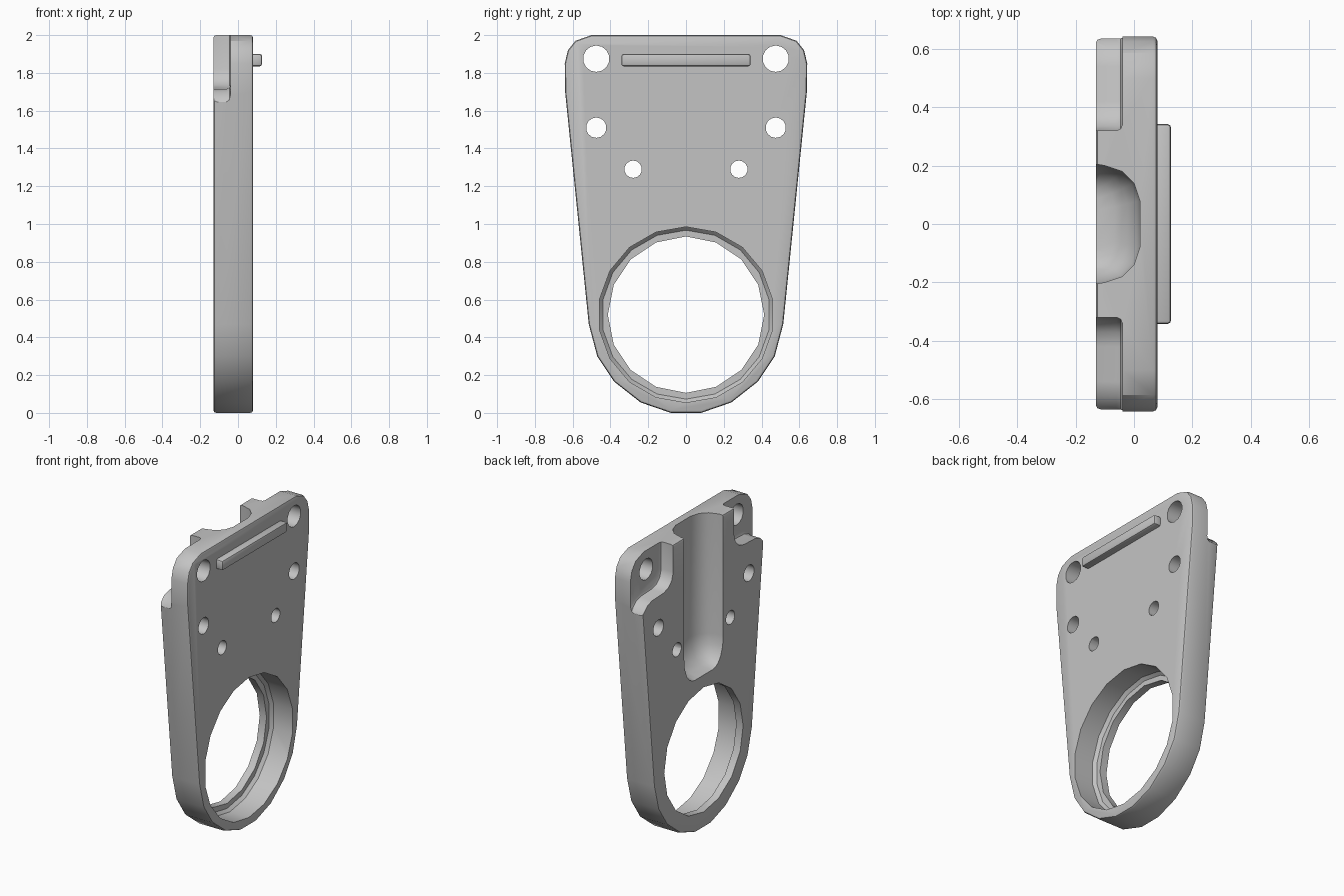
import bpy, bmesh
from math import cos, sin, pi, radians

cube = bpy.data.objects.get("Cube")
if cube:
    bpy.data.objects.remove(cube, do_unlink=True)

BACK, FRONT = -0.13, 0.08

grey = bpy.data.materials.new("plain grey")
grey.diffuse_color = (0.55, 0.55, 0.55, 1)
grey.use_nodes = True
grey.node_tree.nodes["Principled BSDF"].inputs["Base Color"].default_value = grey.diffuse_color


def loft(name, rings):
    """Closed solid through rings that have equal point counts."""
    bm = bmesh.new()
    loops = [[bm.verts.new(p) for p in ring] for ring in rings]
    n = len(loops[0])
    for a, b in zip(loops, loops[1:]):
        for i in range(n):
            j = (i + 1) % n
            bm.faces.new((a[i], a[j], b[j], b[i]))
    bm.faces.new(loops[0][::-1])
    bm.faces.new(loops[-1])
    bmesh.ops.recalc_face_normals(bm, faces=bm.faces)
    mesh = bpy.data.meshes.new(name)
    bm.to_mesh(mesh)
    bm.free()
    mesh.materials.append(grey)
    obj = bpy.data.objects.new(name, mesh)
    bpy.context.collection.objects.link(obj)
    return obj


def prism(name, outline, x0, x1):
    return loft(name, [[(x, y, z) for y, z in outline] for x in (x0, x1)])


def circle(y, z, r, sides):
    return [(y + r * sin(2 * pi * i / sides), z + r * cos(2 * pi * i / sides))
            for i in range(sides)]


def apply(obj, mod):
    bpy.context.view_layer.objects.active = obj
    bpy.ops.object.modifier_apply(modifier=mod.name)


def bevel(obj, width, segments=2):
    mod = obj.modifiers.new("Bevel", "BEVEL")
    mod.width, mod.segments = width, segments
    mod.limit_method = "ANGLE"
    mod.angle_limit = radians(60)
    apply(obj, mod)


def cut(obj, cutter):
    cutter.hide_render = True
    mod = obj.modifiers.new("Cut", "BOOLEAN")
    mod.operation, mod.solver, mod.object = "DIFFERENCE", "EXACT", cutter
    apply(obj, mod)
    bpy.data.objects.remove(cutter, do_unlink=True)


# Tapered plate with a rounded foot
half = [(0.08, 0), (0.24, 0.055), (0.38, 0.165), (0.47, 0.30), (0.515, 0.47),
        (0.64, 1.70), (0.642, 1.85), (0.625, 1.92), (0.585, 1.97), (0.5, 2)]
plate = prism("bracket_plate", half + [(-y, z) for y, z in reversed(half)], BACK, FRONT)
bevel(plate, 0.015)

# Stepped ring opening with a thin rear lip
cut(plate, prism("lip_cutter", circle(0, 0.52, 0.414, 16), -0.3, 0.3))
cut(plate, loft("bore_cutter", [[(x, y, z) for y, z in circle(0, 0.52, r, 18)]
                                for x, r in ((-0.08, 0.447), (-0.06, 0.465), (0.3, 0.465))]))

# Stepped rear corners beside the central hub
step = [(0.32, 2.2), (0.32, 1.82), (0.335, 1.77), (0.37, 1.735), (0.42, 1.72),
        (0.54, 1.715), (0.59, 1.70), (0.625, 1.665), (0.66, 1.60), (0.9, 1.60), (0.9, 2.2)]
for side in (-1, 1):
    corner = prism("corner_cutter", [(side * y, z) for y, z in step], -0.4, -0.04)
    bevel(corner, 0.02)
    cut(plate, corner)

# Rounded rear channel, open at the top and scooped at the lower end
section = [(-0.17, 0.21), (-0.13, 0.205), (-0.10, 0.20), (-0.04, 0.18), (0.0, 0.14), (0.02, 0.08)]
section += [(x, -y) for x, y in reversed(section)]
stations = [(2.2, 1, 1), (1.2, 1, 1), (1.13, 0.95, 0.97), (1.07, 0.78, 0.87),
            (1.035, 0.55, 0.74), (1.015, 0.25, 0.62)]
cut(plate, loft("channel_cutter", [[(-0.17 + (x + 0.17) * depth, y * width, z) for x, y in section]
                                   for z, depth, width in stations]))

# Mirrored fixing holes
for y, z, r in ((0.475, 1.875, 0.07), (0.475, 1.51, 0.054), (0.28, 1.29, 0.046)):
    for side in (-1, 1):
        cut(plate, prism("hole_cutter", circle(side * y, z, r, 14), -0.3, 0.3))

# Raised front rail
rail = prism("front_rail", [(-0.342, 1.835), (0.342, 1.835), (0.342, 1.9), (-0.342, 1.9)],
             FRONT - 0.02, 0.127)
bevel(rail, 0.012)

bpy.ops.object.select_all(action="DESELECT")
for obj in (plate, rail):
    obj.select_set(True)
bpy.context.view_layer.objects.active = plate
bpy.ops.object.shade_smooth_by_angle(angle=radians(30))
